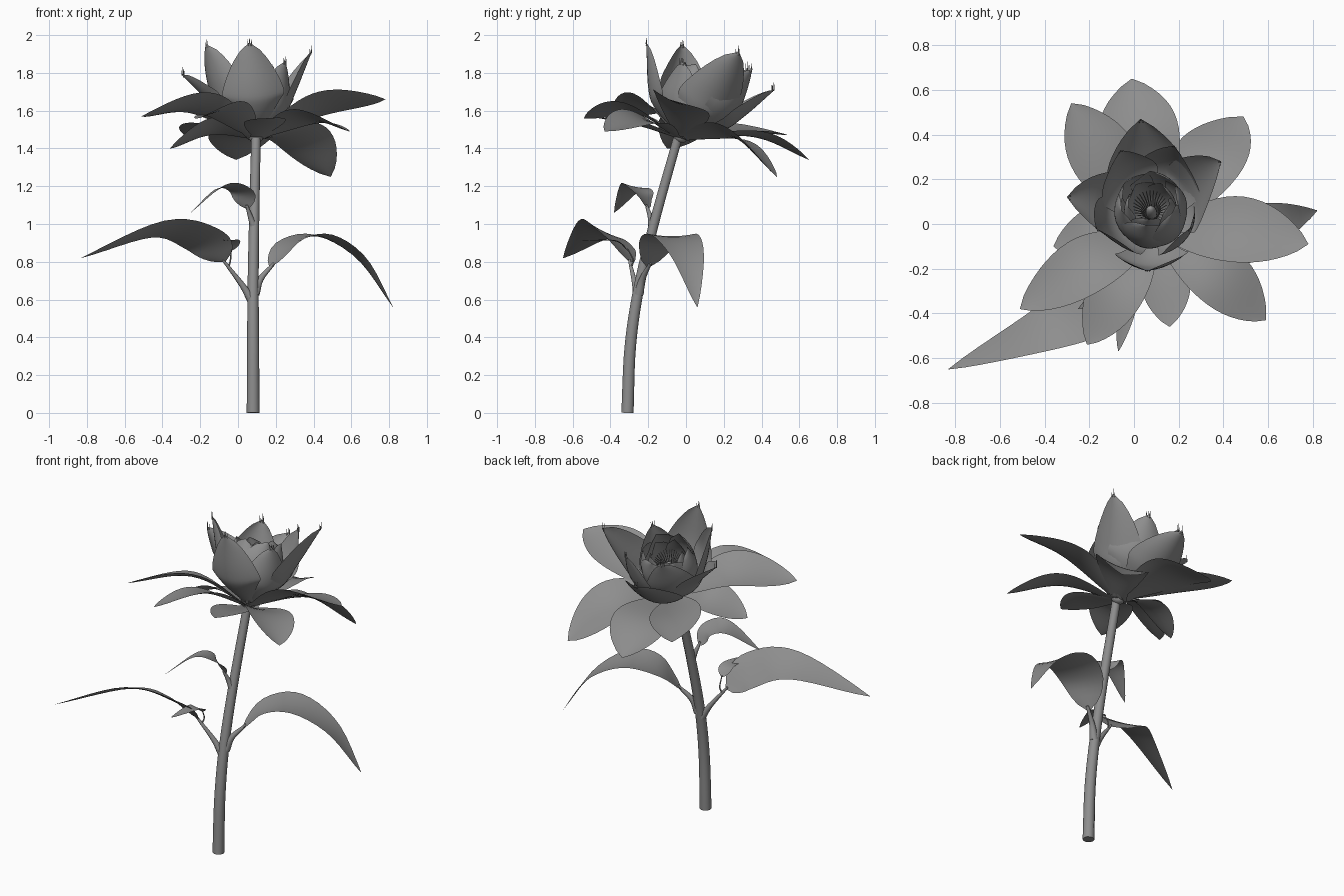
import bpy, bmesh, math, random
from mathutils import Vector as V

if "Cube" in bpy.data.objects:
    bpy.data.objects.remove(bpy.data.objects["Cube"])

random.seed(4)
BASE = V((0.095, -0.03, 1.46))                 # where the petals attach
AXIS = V((-0.09, 0.42, 1)).normalized()        # tilt of the bloom
UP = V((0, 0, 1))
E1 = V((1, 0, 0)) - AXIS * AXIS.x
E1.normalize()
E2 = AXIS.cross(E1)

# One dark grey for the whole plant
grey = bpy.data.materials.new("dark_grey")
grey.diffuse_color = (0.27, 0.27, 0.27, 1)
grey.use_nodes = True
grey.node_tree.nodes["Principled BSDF"].inputs["Base Color"].default_value = grey.diffuse_color


def spline(pts, n):
    """Catmull-Rom samples through the points."""
    pts = [V(p) for p in pts]
    pts = [2 * pts[0] - pts[1]] + pts + [2 * pts[-1] - pts[-2]]
    segs, out = len(pts) - 3, []
    for k in range(n + 1):
        f = k / n * segs
        i = min(int(f), segs - 1)
        t = f - i
        a, b, c, d = pts[i:i + 4]
        out.append(0.5 * (2 * b + (c - a) * t + (2 * a - 5 * b + 4 * c - d) * t * t
                          + (3 * b - a - 3 * c + d) * t ** 3))
    return out


def tubes(name, paths):
    """Round tubes; each path is (points, start radius, end radius)."""
    cu = bpy.data.curves.new(name, 'CURVE')
    cu.dimensions = '3D'
    cu.bevel_depth = 1.0
    cu.bevel_resolution = 3 if len(paths) < 6 else 0
    cu.use_fill_caps = True
    cu.materials.append(grey)
    for pts, r0, r1 in paths:
        s = cu.splines.new('POLY')
        s.points.add(len(pts) - 1)
        for k, p in enumerate(pts):
            s.points[k].co = (*p, 1)
            s.points[k].radius = r0 + (r1 - r0) * k / (len(pts) - 1)
    ob = bpy.data.objects.new(name, cu)
    bpy.context.collection.objects.link(ob)


def blade(name, pts, half, cup=0.2, peak=1.1, sharp=0.8, inward=False, root=0.35, up=UP):
    """Petal or leaf: a cupped sheet swept along a centre line."""
    n, m = 18, 10
    line = spline(pts, n)
    bm = bmesh.new()
    rows = []
    for i, p in enumerate(line):
        t = i / n
        tan = (line[min(i + 1, n)] - line[max(i - 1, 0)]).normalized()
        hint = up
        if inward:                              # face the bloom axis
            q = p - BASE
            hint = AXIS * q.dot(AXIS) - q + AXIS * 0.02
        side = tan.cross(hint).normalized()
        nor = side.cross(tan)
        w = half * max(math.sin(math.pi * min(t ** peak, 1)) ** sharp if 0 < t < 1 else 0.01,
                       root * (1 - t))
        rows.append([bm.verts.new(p + side * w * u + nor * cup * w * u * u)
                     for u in (2 * j / m - 1 for j in range(m + 1))])
    for a, b in zip(rows, rows[1:]):
        for j in range(m):
            bm.faces.new((a[j], a[j + 1], b[j + 1], b[j]))
    me = bpy.data.meshes.new(name)
    bm.to_mesh(me)
    bm.free()
    me.materials.append(grey)
    for f in me.polygons:
        f.use_smooth = True
    bpy.context.collection.objects.link(bpy.data.objects.new(name, me))


def polar(ang, r, h):
    """Point in the tilted bloom frame."""
    return BASE + AXIS * h + (E1 * math.cos(ang) + E2 * math.sin(ang)) * r


# Stem and leaf stalks
stem = spline([(0.08, -0.31, 0), (0.08, -0.295, 0.35), (0.08, -0.25, 0.66),
               (0.085, -0.17, 1.0), (0.095, -0.045, 1.45)], 24)
tubes("stem", [(stem, 0.034, 0.025)])
tubes("leaf_stalks", [
    (spline([(0.07, -0.26, 0.6), (0.02, -0.27, 0.68), (-0.08, -0.30, 0.81)], 8), 0.024, 0.007),
    (spline([(0.09, -0.25, 0.63), (0.12, -0.23, 0.71), (0.19, -0.19, 0.79)], 8), 0.026, 0.008),
    (spline([(0.085, -0.18, 0.98), (0.065, -0.19, 1.04), (0.045, -0.21, 1.10)], 8), 0.02, 0.007),
    (spline([(-0.05, -0.29, 0.77), (-0.04, -0.28, 0.81), (-0.035, -0.31, 0.87)], 8), 0.005, 0.003)])

# Stem leaves
blade("left_leaf", [(-0.07, -0.30, 0.80), (-0.19, -0.38, 0.91), (-0.42, -0.48, 0.965),
                    (-0.83, -0.65, 0.82)], 0.145, 0.08, 0.7, 0.85, root=0.05, up=V((-0.1, 0.45, 1)))
blade("right_leaf", [(0.17, -0.20, 0.77), (0.28, -0.13, 0.90), (0.45, -0.06, 0.93),
                     (0.65, 0.01, 0.81), (0.82, 0.06, 0.56)], 0.14, 0.1, 0.75, 0.85, root=0.05)
blade("upper_leaf", [(0.05, -0.20, 1.08), (0.01, -0.24, 1.17), (-0.09, -0.29, 1.19),
                     (-0.25, -0.38, 1.06)], 0.085, 0.1, 0.75, 0.85, root=0.06, up=V((0, 0.2, 1)))
blade("leaflet", [(-0.035, -0.31, 0.86), (-0.035, -0.38, 0.91), (-0.07, -0.57, 0.91)],
      0.045, 0.1, 0.8, root=0.1)

# Outer spreading petals: middle, tip, half width
outer = [
    ((0.03, 0.36, 1.46), (-0.01, 0.65, 1.34), 0.18),
    ((0.31, 0.25, 1.46), (0.49, 0.48, 1.25), 0.16),
    ((-0.12, 0.27, 1.49), (-0.28, 0.54, 1.47), 0.15),
    ((0.43, -0.03, 1.61), (0.78, -0.09, 1.66), 0.16),
    ((0.36, -0.22, 1.55), (0.59, -0.43, 1.49), 0.14),
    ((0.14, -0.25, 1.52), (0.16, -0.46, 1.56), 0.11),
    ((-0.06, -0.28, 1.59), (-0.21, -0.54, 1.56), 0.13),
    ((-0.19, -0.18, 1.62), (-0.51, -0.38, 1.57), 0.14),
    ((-0.13, -0.03, 1.50), (-0.36, -0.10, 1.40), 0.12)]
for i, (mid, tip, w) in enumerate(outer):
    blade(f"outer_petal_{i+1}", [BASE - AXIS * 0.01, mid, tip], w, 0.16, 1.15, 0.76, up=AXIS)

# Cupped petals: middle, tip, half width
cups = [
    ((0.08, -0.20, 1.72), (0.06, -0.21, 1.96), 0.165),
    ((-0.12, -0.04, 1.73), (-0.17, -0.02, 1.95), 0.16),
    ((-0.16, 0.09, 1.65), (-0.30, 0.12, 1.79), 0.15),
    ((0.29, 0.15, 1.67), (0.39, 0.28, 1.91), 0.17),
    ((0.24, -0.06, 1.67), (0.25, -0.02, 1.86), 0.14),
    ((0.05, 0.31, 1.57), (0.03, 0.47, 1.71), 0.18),
    ((0.19, 0.26, 1.62), (0.18, 0.35, 1.82), 0.16),
    ((-0.06, 0.24, 1.63), (-0.06, 0.33, 1.82), 0.15)]
hairs = []
for i, (mid, tip, w) in enumerate(cups):
    mid, tip = V(mid), V(tip)
    low = BASE.lerp(mid, 0.5) + (mid - BASE - AXIS * (mid - BASE).dot(AXIS)) * 0.2
    blade(f"cup_petal_{i+1}", [BASE, low, mid, tip], w, 0.4, 1.2, 0.72, True)
    # Fine bristles at the petal tip
    side = (tip - mid).cross(BASE + AXIS * (mid - BASE).dot(AXIS) - mid).normalized()
    for k in range(-1, 2):
        a = tip + side * 0.008 * k - (tip - mid).normalized() * (0.006 + 0.012 * abs(k))
        hairs.append(([a, a + UP * random.uniform(0.03, 0.05) + side * 0.004 * k], 0.004, 0.0006))
tubes("petal_bristles", hairs)

# Inner petals curling closed
for ring, (count, r, h, w) in enumerate([(6, 0.165, 0.38, 0.12), (5, 0.12, 0.36, 0.095)]):
    for k in range(count):
        a = math.tau * (k + 0.4 * ring) / count + 0.3
        blade(f"inner_petal_{ring+1}_{k+1}",
              [BASE, polar(a, r * 0.8, h * 0.3), polar(a, r, h * 0.65), polar(a + 0.15, r * 0.8, h)],
              w, 0.5, 1.25, 0.5, True)

# Stamens and seed head
tubes("stamens", [([polar(a, 0.02, 0.16), polar(a, 0.045, 0.25), polar(a, 0.075, 0.29)], 0.003, 0.002)
                  for a in (math.tau * k / 28 for k in range(28))])
for name, h, r, s in (("seed_head", 0.21, 0.025, 2.2), ("receptacle", 0.0, 0.038, 0.8)):
    bpy.ops.mesh.primitive_uv_sphere_add(segments=20, ring_count=12, radius=r, location=BASE + AXIS * h)
    ob = bpy.context.object
    ob.name = name
    ob.scale = (1, 1, s)
    ob.rotation_euler = AXIS.to_track_quat('Z', 'Y').to_euler()
    ob.data.materials.append(grey)
    bpy.ops.object.shade_smooth()
